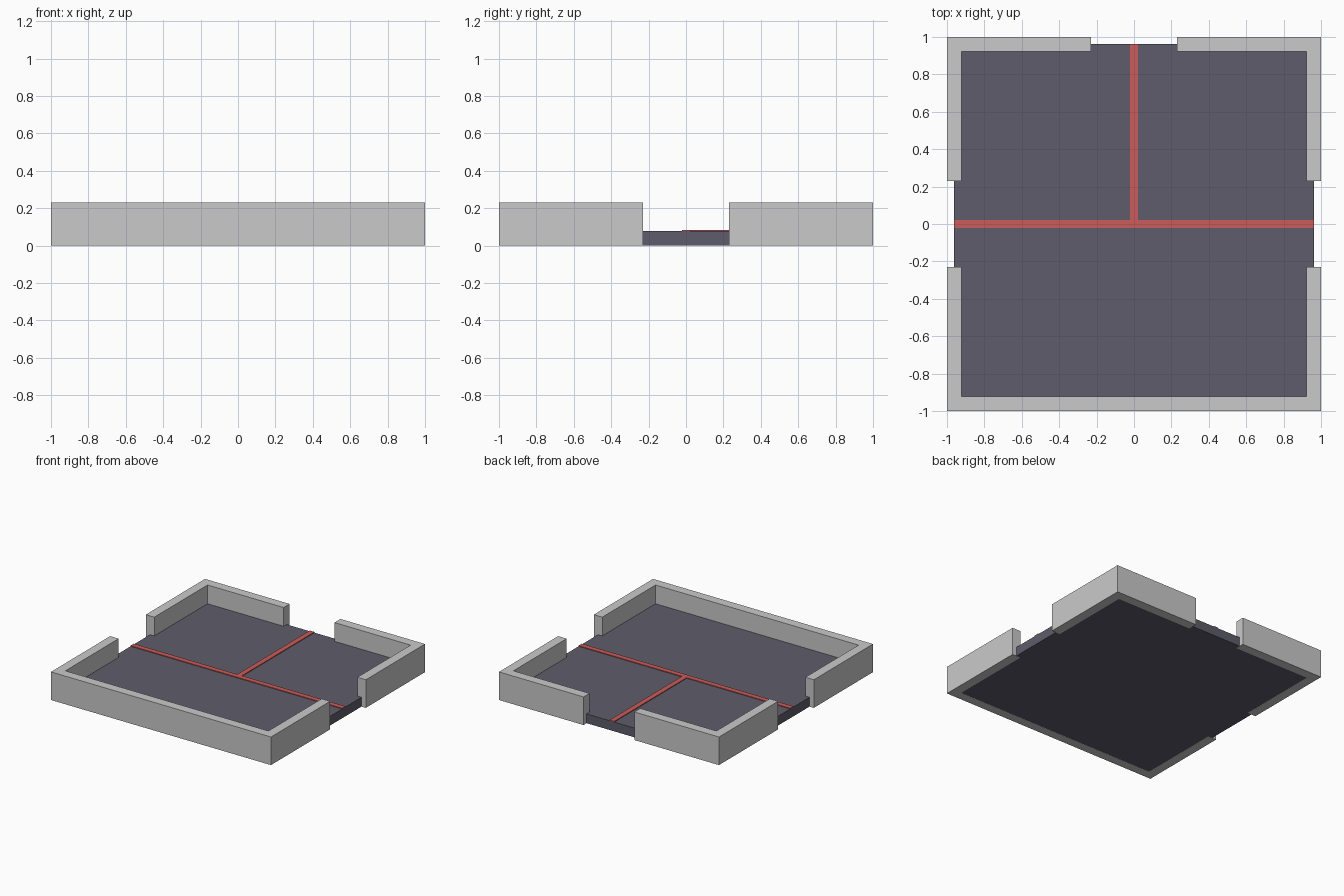
import bpy, bmesh

cube = bpy.data.objects.get("Cube")
if cube:
    bpy.data.objects.remove(cube, do_unlink=True)

OUTER, INNER, FLOOR = 1.0, 0.923, 0.962   # half widths of walls and floor
DOOR = 0.231                              # half width of a doorway
WALL_TOP, FLOOR_TOP, STRIPE_TOP = 0.231, 0.077, 0.083
STRIPE = 0.021                            # half width of a stripe


def material(name, color):
    mat = bpy.data.materials.new(name)
    mat.use_nodes = True
    mat.diffuse_color = (*color, 1)
    mat.node_tree.nodes["Principled BSDF"].inputs["Base Color"].default_value = (*color, 1)
    return mat


def prism(name, outline, bottom, top, mat):
    """Extrude a counter-clockwise floor outline up from bottom to top."""
    bm = bmesh.new()
    base = bm.faces.new([bm.verts.new((x, y, bottom)) for x, y in outline])
    side = bmesh.ops.extrude_face_region(bm, geom=[base], use_keep_orig=True)
    for v in side["geom"]:
        if isinstance(v, bmesh.types.BMVert):
            v.co.z = top
    bmesh.ops.recalc_face_normals(bm, faces=bm.faces[:])
    mesh = bpy.data.meshes.new(name)
    bm.to_mesh(mesh)
    bm.free()
    mesh.materials.append(mat)
    obj = bpy.data.objects.new(name, mesh)
    bpy.context.collection.objects.link(obj)
    return obj


def rect(x0, x1, y0, y1):
    return [(x0, y0), (x1, y0), (x1, y1), (x0, y1)]


grey = material("light grey wall", (0.59, 0.59, 0.59))
slate = material("slate floor", (0.11, 0.107, 0.145))
red = material("red stripe", (0.6, 0.107, 0.1))

# Floor slab, a hair above the wall bottoms
prism("floor", rect(-FLOOR, FLOOR, -FLOOR, FLOOR), 0.001, FLOOR_TOP, slate)

# Front wall with its two side returns
right_half = [(OUTER, -OUTER), (OUTER, -DOOR), (INNER, -DOOR), (INNER, -INNER)]
left_half = [(-x, y) for x, y in reversed(right_half)]
prism("front_wall", right_half + left_half, 0, WALL_TOP, grey)

# Back corner walls, mirrored across the back doorway
corner = [(OUTER, DOOR), (OUTER, OUTER), (DOOR, OUTER),
          (DOOR, INNER), (INNER, INNER), (INNER, DOOR)]
walls = prism("back_corner_walls", corner, 0, WALL_TOP, grey)
walls.modifiers.new("mirror", "MIRROR").use_axis[0] = True

# Raised floor stripes leading to the three doorways
prism("cross_stripe", rect(-FLOOR, FLOOR, -STRIPE, STRIPE), FLOOR_TOP, STRIPE_TOP, red)
prism("back_stripe", rect(-STRIPE, STRIPE, STRIPE, FLOOR), FLOOR_TOP, STRIPE_TOP, red)
